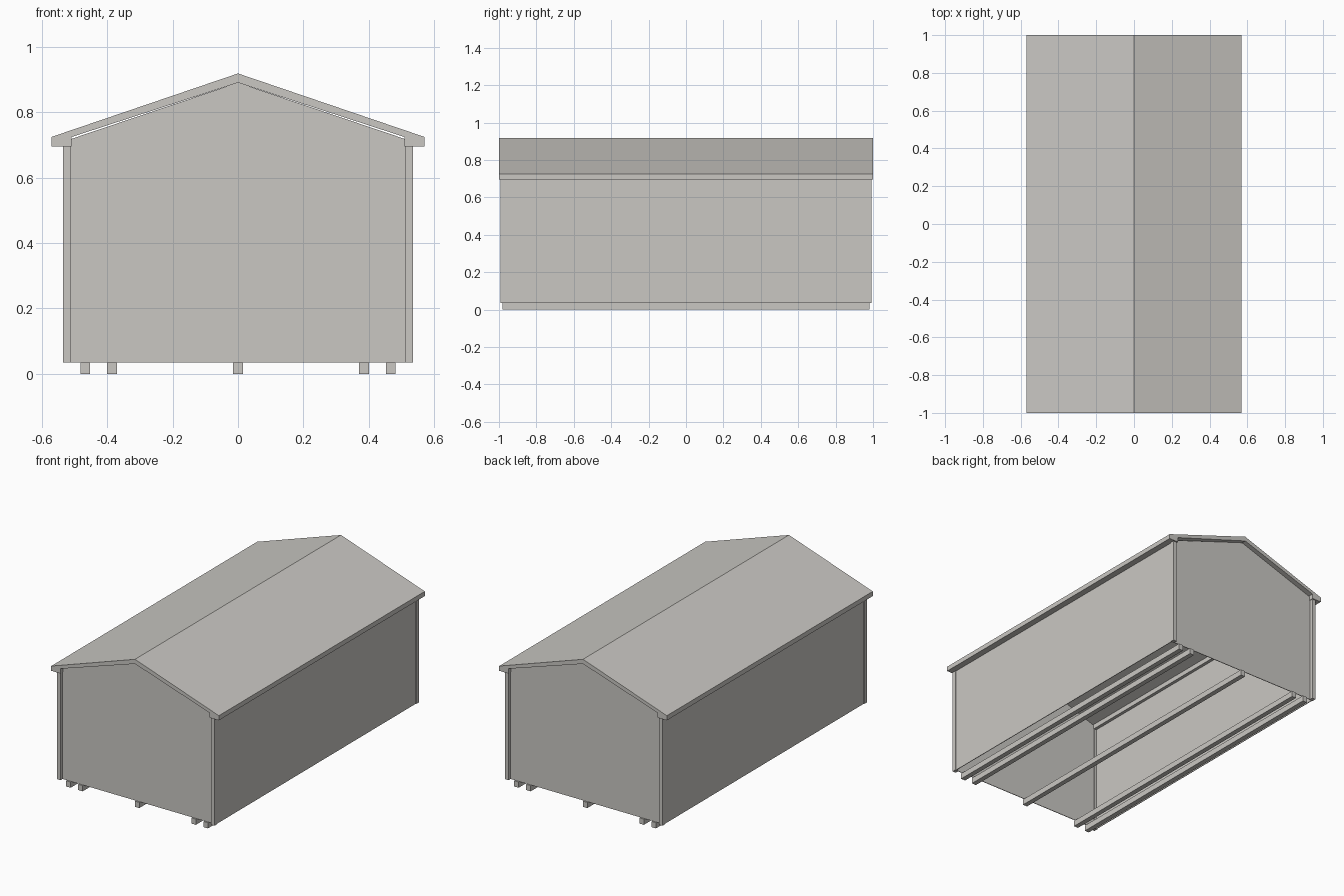
import bpy, bmesh
from mathutils import Vector

if "Cube" in bpy.data.objects:
    bpy.data.objects.remove(bpy.data.objects["Cube"])

grey = bpy.data.materials.new("warm grey")
grey.diffuse_color = (0.59, 0.575, 0.545, 1)
grey.use_nodes = True
grey.node_tree.nodes["Principled BSDF"].inputs["Base Color"].default_value = grey.diffuse_color


def prism(name, profile, y0, y1):
    """Extrude an (x, z) outline along y."""
    bm = bmesh.new()
    face = bm.faces.new([bm.verts.new((x, y0, z)) for x, z in profile])
    ext = bmesh.ops.extrude_face_region(bm, geom=[face])
    verts = [g for g in ext["geom"] if isinstance(g, bmesh.types.BMVert)]
    bmesh.ops.translate(bm, verts=verts, vec=Vector((0, y1 - y0, 0)))
    bmesh.ops.recalc_face_normals(bm, faces=bm.faces)
    mesh = bpy.data.meshes.new(name)
    bm.to_mesh(mesh)
    bm.free()
    mesh.materials.append(grey)
    obj = bpy.data.objects.new(name, mesh)
    bpy.context.collection.objects.link(obj)
    return obj


def box(name, x0, x1, y0, y1, z0, z1):
    return prism(name, [(x0, z0), (x1, z0), (x1, z1), (x0, z1)], y0, y1)


FLOOR, EAVE = 0.035, 0.695

# Gable roof with dropped eaves, open underneath
half = [(0.57, 0.724), (0.57, EAVE), (0.508, EAVE), (0.508, 0.724)]
roof = [(0, 0.918)] + half + [(0, 0.89)] + [(-x, z) for x, z in reversed(half)]
prism("roof", roof, -1, 1)

# Gable end walls
gable = [(-0.515, FLOOR), (0.515, FLOOR), (0.515, 0.716), (0, 0.89), (-0.515, 0.716)]
prism("front_wall", gable, -0.972, -0.968)
prism("back_wall", gable, 0.968, 0.972)

# Long side walls and corner posts
for sx, side in ((-1, "left"), (1, "right")):
    xs = sorted((sx * 0.527, sx * 0.531))
    box(side + "_wall", *xs, -0.97, 0.97, FLOOR, EAVE)
    xs = sorted((sx * 0.512, sx * 0.535))
    for sy, end in ((-1, "front"), (1, "back")):
        ys = sorted((sy * 0.967, sy * 0.992))
        box(f"{end}_{side}_corner_post", *xs, *ys, FLOOR, EAVE)

# Ground runners
for i, x in enumerate((-0.467, -0.385, 0, 0.385, 0.467)):
    box(f"runner_{i + 1}", x - 0.015, x + 0.015, -0.98, 0.98, 0, FLOOR)
